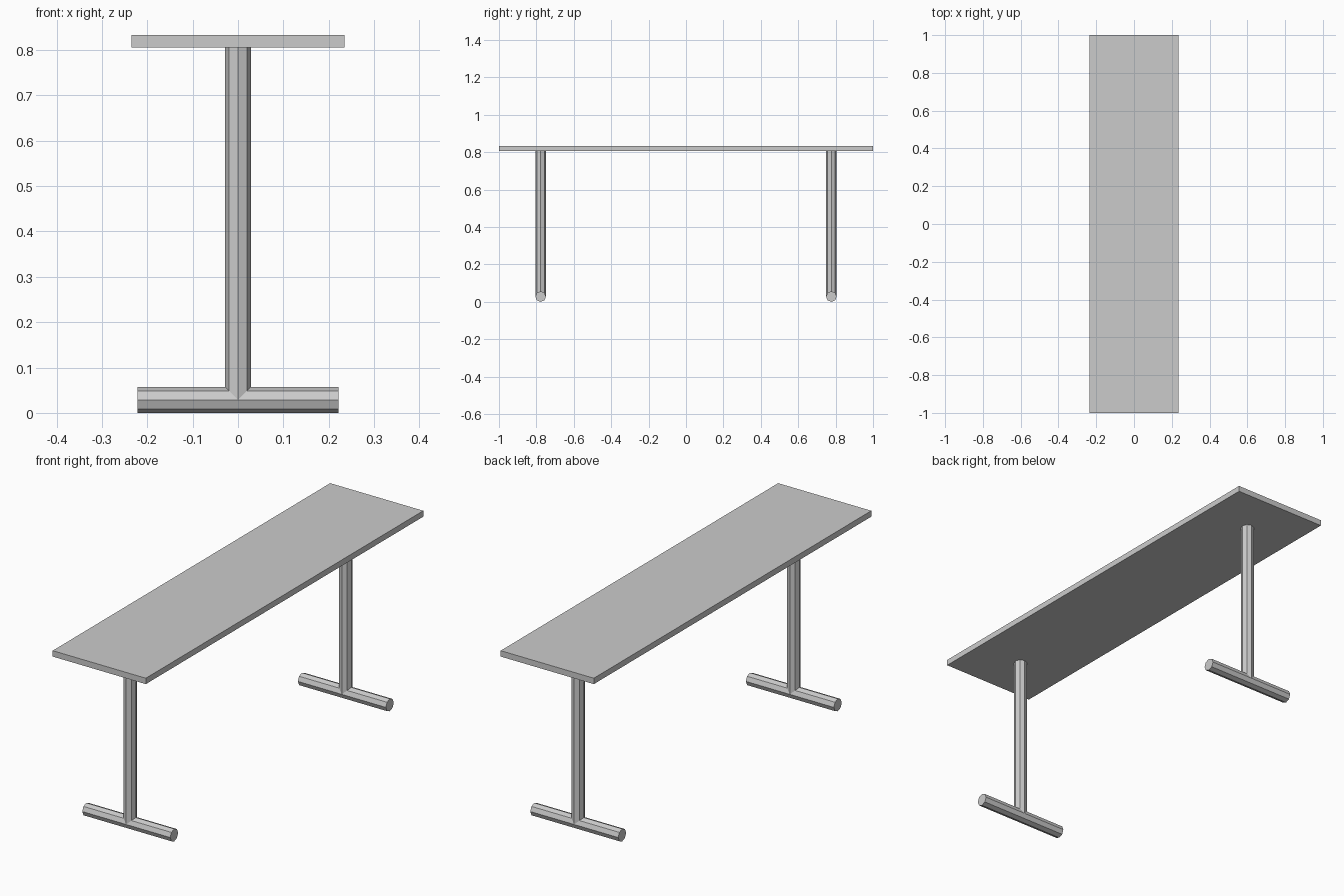
import bpy
import math

cube = bpy.data.objects.get("Cube")
if cube:
    bpy.data.objects.remove(cube, do_unlink=True)

# Single grey finish
GREY = (0.6, 0.6, 0.6, 1.0)
grey = bpy.data.materials.new("plain grey")
grey.diffuse_color = GREY
grey.use_nodes = True
grey.node_tree.nodes["Principled BSDF"].inputs["Base Color"].default_value = GREY

TOP_Z, TOP_THICK = 0.833, 0.027
TUBE_R = 0.0285
LEG_Y = 0.777
FOOT_LENGTH = 0.444


def finish(name):
    obj = bpy.context.object
    obj.name = name
    obj.data.materials.append(grey)
    bpy.ops.object.transform_apply(location=False, rotation=True, scale=True)
    return obj


def tube(name, length, location, rotation=(0, 0, 0)):
    """Eight-sided tube with a corner line facing front and back."""
    bpy.ops.mesh.primitive_cylinder_add(vertices=8, radius=TUBE_R, depth=length,
                                        location=location, rotation=rotation)
    return finish(name)


# Table top
bpy.ops.mesh.primitive_cube_add(size=1, location=(0, 0, TOP_Z - TOP_THICK / 2))
bpy.context.object.scale = (0.47, 2.0, TOP_THICK)
finish("table_top")

# A post on a crosswise foot at each end
post_top = TOP_Z - TOP_THICK
for side, y in (("front", -LEG_Y), ("back", LEG_Y)):
    tube(side + "_post", post_top - TUBE_R, (0, y, (post_top + TUBE_R) / 2))
    tube(side + "_foot", FOOT_LENGTH, (0, y, TUBE_R), (0, math.pi / 2, 0))
